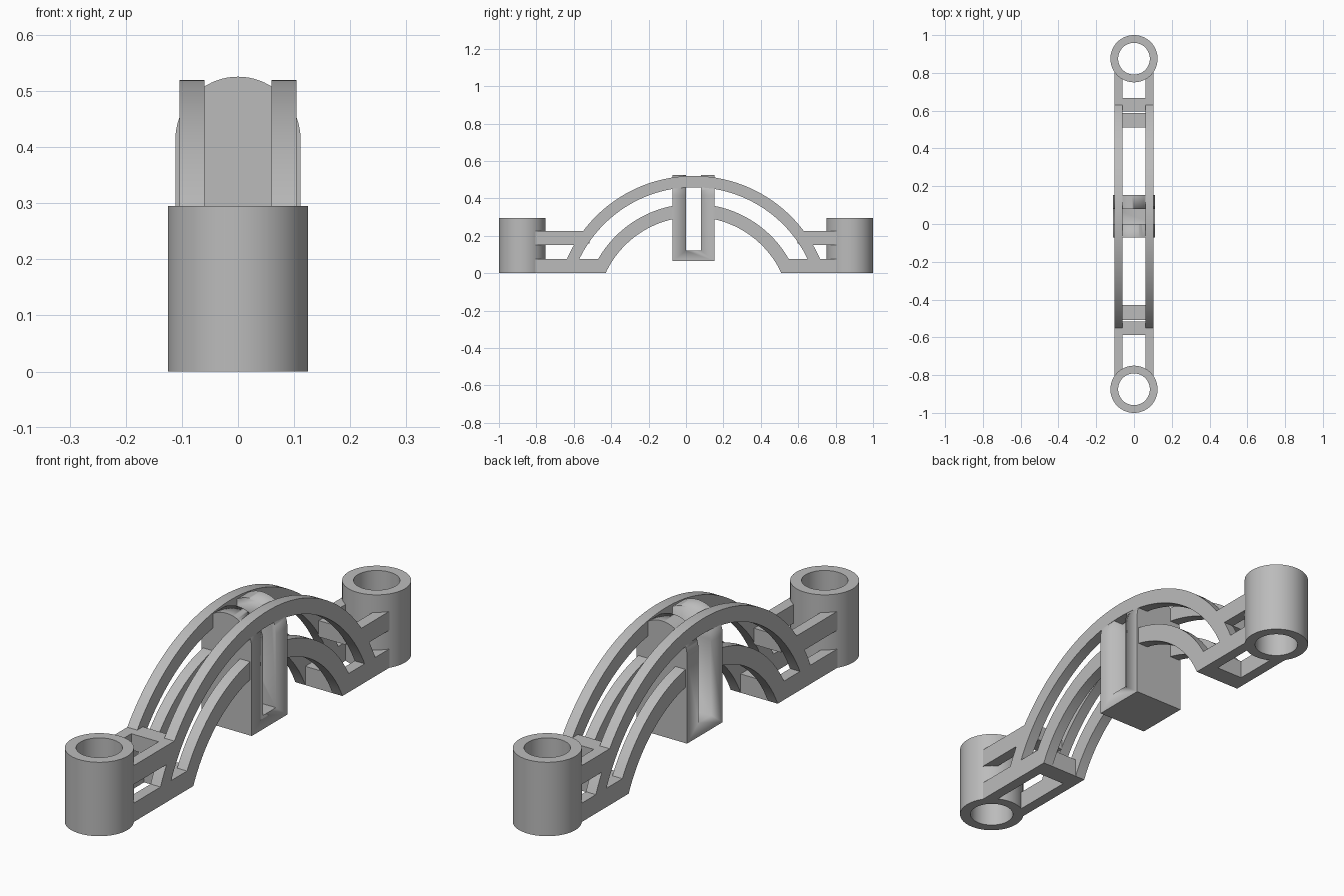
import bpy, bmesh, math
from mathutils import Vector

cube = bpy.data.objects.get("Cube")
if cube:
    bpy.data.objects.remove(cube, do_unlink=True)

grey = bpy.data.materials.new("plain_grey")
grey.use_nodes = True
grey.diffuse_color = (0.5, 0.5, 0.5, 1)
grey.node_tree.nodes["Principled BSDF"].inputs["Base Color"].default_value = grey.diffuse_color

MID = 0.04           # y of the arch centre
ARC_Z = -0.2175      # height of the shared arc centre
RAIL_IN, RAIL_OUT = 0.06, 0.104


def finish(name, bm):
    bmesh.ops.recalc_face_normals(bm, faces=bm.faces)
    mesh = bpy.data.meshes.new(name)
    bm.to_mesh(mesh)
    bm.free()
    mesh.materials.append(grey)
    ob = bpy.data.objects.new(name, mesh)
    bpy.context.collection.objects.link(ob)
    bpy.ops.object.select_all(action="DESELECT")
    ob.select_set(True)
    bpy.context.view_layer.objects.active = ob
    bpy.ops.object.shade_smooth_by_angle(angle=math.radians(30))
    return ob


def extrude(name, points, direction):
    bm = bmesh.new()
    face = bm.faces.new([bm.verts.new(p) for p in points])
    geom = bmesh.ops.extrude_face_region(bm, geom=[face])["geom"]
    verts = [g for g in geom if isinstance(g, bmesh.types.BMVert)]
    bmesh.ops.translate(bm, verts=verts, vec=Vector(direction))
    return finish(name, bm)


def block(name, x, y, z):
    corners = [(x[0], y[0], z[0]), (x[1], y[0], z[0]), (x[1], y[1], z[0]), (x[0], y[1], z[0])]
    return extrude(name, corners, (0, 0, z[1] - z[0]))


def arc(radius, start, end, n):
    """Arc points as (offset from arch centre, height)."""
    return [(radius * math.sin(a), ARC_Z + radius * math.cos(a))
            for a in (start + (end - start) * i / n for i in range(n + 1))]


def at_height(radius, z):
    return math.acos((z - ARC_Z) / radius)


def at_offset(radius, u):
    return math.asin(u / radius)


def half_outline(end):
    """Half of the truss side, from the crown round to the underside of the crown."""
    top, under, low_top, low = 0.7375, 0.677, 0.588, 0.518
    pts = arc(top, 0, at_height(top, 0.225), 28)
    pts += [(end, 0.225), (end, 0.15)]
    pts += arc(top, at_height(top, 0.15), at_height(top, 0.075), 5)
    pts += [(end, 0.075), (end, 0)]
    pts += arc(low, at_height(low, 0), at_offset(low, 0.08), 24)
    pts += arc(low_top, at_offset(low_top, 0.08), at_height(low_top, 0.075), 24)
    pts += arc(under, at_height(under, 0.075), 0, 30)
    return pts


# Arched side trusses
back = half_outline(0.81 - MID)
front = half_outline(0.81 + MID)
outline = [(MID + u, z) for u, z in back] + [(MID - u, z) for u, z in reversed(front[1:-1])]
for side, x in (("left", RAIL_IN), ("right", -RAIL_OUT)):
    extrude(side + "_truss", [(x, y, z) for y, z in outline], (RAIL_OUT - RAIL_IN, 0, 0))

# Cross beams and hub sleeves at both ends
for end, s in (("front", -1), ("back", 1)):
    span = (-RAIL_IN, RAIL_IN)
    for part, near, far, z in (("upper_cross_beam", 0.555, 0.627, (0.16, 0.225)),
                               ("foot_cross_beam", 0.47, 0.547, (0, 0.075))):
        block(f"{end}_{part}", span, sorted((MID + s * near, MID + s * far)), z)

    bm = bmesh.new()
    rings = []
    for radius, z in ((0.125, 0), (0.125, 0.295), (0.084, 0.295), (0.084, 0)):
        ring = bmesh.ops.create_circle(bm, segments=64, radius=radius)["verts"]
        bmesh.ops.translate(bm, verts=ring, vec=(0, s * 0.875, z))
        rings.append(ring)
    for i in range(4):
        a, b = rings[i], rings[(i + 1) % 4]
        for j in range(64):
            k = (j + 1) % 64
            bm.faces.new((a[j], a[k], b[k], b[j]))
    finish(end + "_hub_sleeve", bm)

# Round-topped centre block, slotted from above
HALF_W, HALF_D = 0.1115, 0.1125
y0 = MID - HALF_D
profile = [(HALF_W, y0, 0.065)]
profile += [(HALF_W * math.cos(a), y0, 0.414 + HALF_W * math.sin(a))
            for a in (math.pi * i / 36 for i in range(37))]
profile += [(-HALF_W, y0, 0.065)]
centre = extrude("centre_block", profile, (0, 2 * HALF_D, 0))
cutter = block("slot_cutter", (-0.3, 0.3), (MID - 0.04, MID + 0.04), (0.12, 0.7))
cutter.hide_render = True
cut = centre.modifiers.new("slot", "BOOLEAN")
cut.operation = "DIFFERENCE"
cut.solver = "EXACT"
cut.object = cutter
bpy.context.view_layer.objects.active = centre
bpy.ops.object.modifier_apply(modifier=cut.name)
bpy.data.objects.remove(cutter, do_unlink=True)
